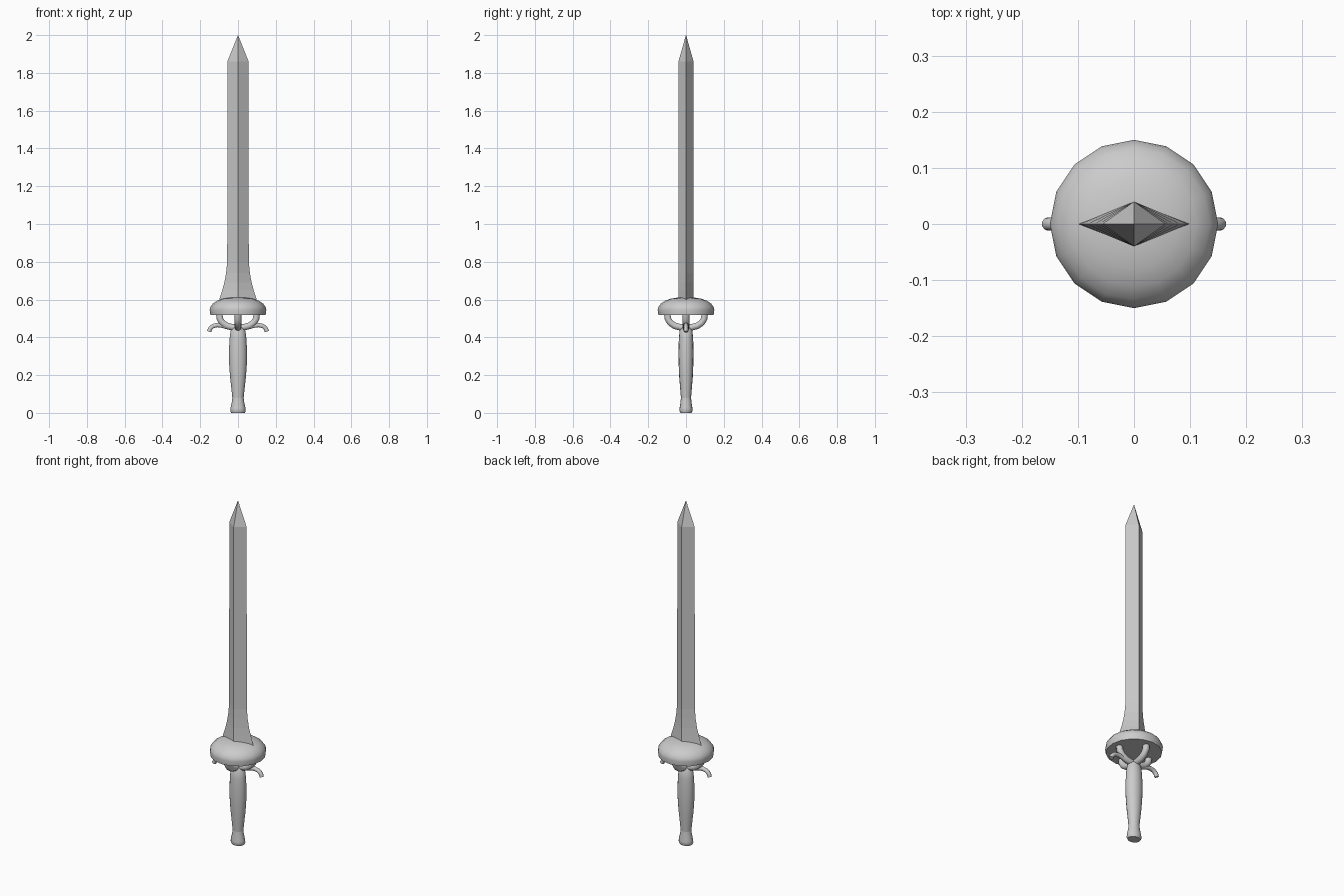
import bpy, bmesh, math
from mathutils import Vector

if "Cube" in bpy.data.objects:
    bpy.data.objects.remove(bpy.data.objects["Cube"])


def finish(name, bm, smooth=True):
    bmesh.ops.recalc_face_normals(bm, faces=bm.faces)
    me = bpy.data.meshes.new(name)
    bm.to_mesh(me)
    bm.free()
    ob = bpy.data.objects.new(name, me)
    bpy.context.collection.objects.link(ob)
    if smooth:
        bpy.ops.object.select_all(action='DESELECT')
        ob.select_set(True)
        bpy.context.view_layer.objects.active = ob
        bpy.ops.object.shade_smooth_by_angle(angle=math.radians(40))
    return ob


def skin(bm, rings):
    """Bridge successive rings of points and cap both ends."""
    rows = [[bm.verts.new(p) for p in ring] for ring in rings]
    n = len(rows[0])
    for a, b in zip(rows, rows[1:]):
        for i in range(n):
            j = (i + 1) % n
            bm.faces.new((a[i], a[j], b[j], b[i]))
    bm.faces.new(rows[0])
    bm.faces.new(rows[-1])


def lathe(name, profile, sides):
    """Profile rows are (half width x, half depth y, z)."""
    bm = bmesh.new()
    angles = [2 * math.pi * i / sides for i in range(sides)]
    skin(bm, [[(rx * math.cos(a), ry * math.sin(a), z) for a in angles]
              for rx, ry, z in profile])
    return finish(name, bm)


def tube(name, path, turn, sides=10):
    """Round bar along (distance, z, radius) points, turned about z."""
    bm = bmesh.new()
    pts = [Vector((d, 0, z)) for d, z, r in path]
    rings = []
    for i, p in enumerate(pts):
        t = (pts[min(i + 1, len(pts) - 1)] - pts[max(i - 1, 0)]).normalized()
        u, v, r = Vector((0, 1, 0)), Vector((t.z, 0, -t.x)), path[i][2]
        rings.append([p + r * (u * math.cos(a) + v * math.sin(a))
                      for a in (2 * math.pi * k / sides for k in range(sides))])
    skin(bm, rings)
    ob = finish(name, bm)
    ob.rotation_euler.z = turn
    return ob


# blade: diamond section, flared at the base, pointed tip
bm = bmesh.new()
rows = [(0.103, 0.58), (0.096, 0.61), (0.083, 0.65), (0.072, 0.69),
        (0.063, 0.74), (0.057, 0.80), (0.056, 1.86), (0.0005, 2.0)]
skin(bm, [[(w, 0, z), (0, min(0.04, w), z), (-w, 0, z), (0, -min(0.04, w), z)]
          for w, z in rows])
finish("blade", bm, smooth=False)

# domed hand guard with a flat underside
lathe("guard", [(r, r, z) for r, z in
                [(0.146, 0.517), (0.150, 0.545), (0.147, 0.559), (0.135, 0.577),
                 (0.112, 0.593), (0.08, 0.605), (0.04, 0.611), (0.005, 0.612)]], 16)

# grip and pommel
lathe("grip", [(0.029, 0.026, 0.07), (0.034, 0.030, 0.12), (0.042, 0.036, 0.19),
               (0.047, 0.039, 0.26), (0.048, 0.040, 0.32), (0.045, 0.038, 0.39),
               (0.039, 0.034, 0.435), (0.027, 0.025, 0.452)], 16)
lathe("pommel", [(0.036, 0.030, 0.0), (0.041, 0.035, 0.012), (0.040, 0.034, 0.025),
                 (0.033, 0.029, 0.055), (0.030, 0.027, 0.08)], 16)

# four curved arms holding the guard
arm = [(0.0, 0.452, 0.018), (0.03, 0.453, 0.018), (0.06, 0.461, 0.018),
       (0.083, 0.477, 0.018), (0.096, 0.497, 0.018), (0.099, 0.525, 0.018)]
for i in range(4):
    tube(f"guard_arm_{i + 1}", arm, i * math.pi / 2)

# two drooping side hooks
hook = [(0.05, 0.452, 0.012), (0.085, 0.462, 0.012), (0.110, 0.465, 0.012),
        (0.132, 0.460, 0.012), (0.147, 0.447, 0.012), (0.153, 0.430, 0.012)]
for i in range(2):
    tube(f"side_hook_{i + 1}", hook, i * math.pi)
